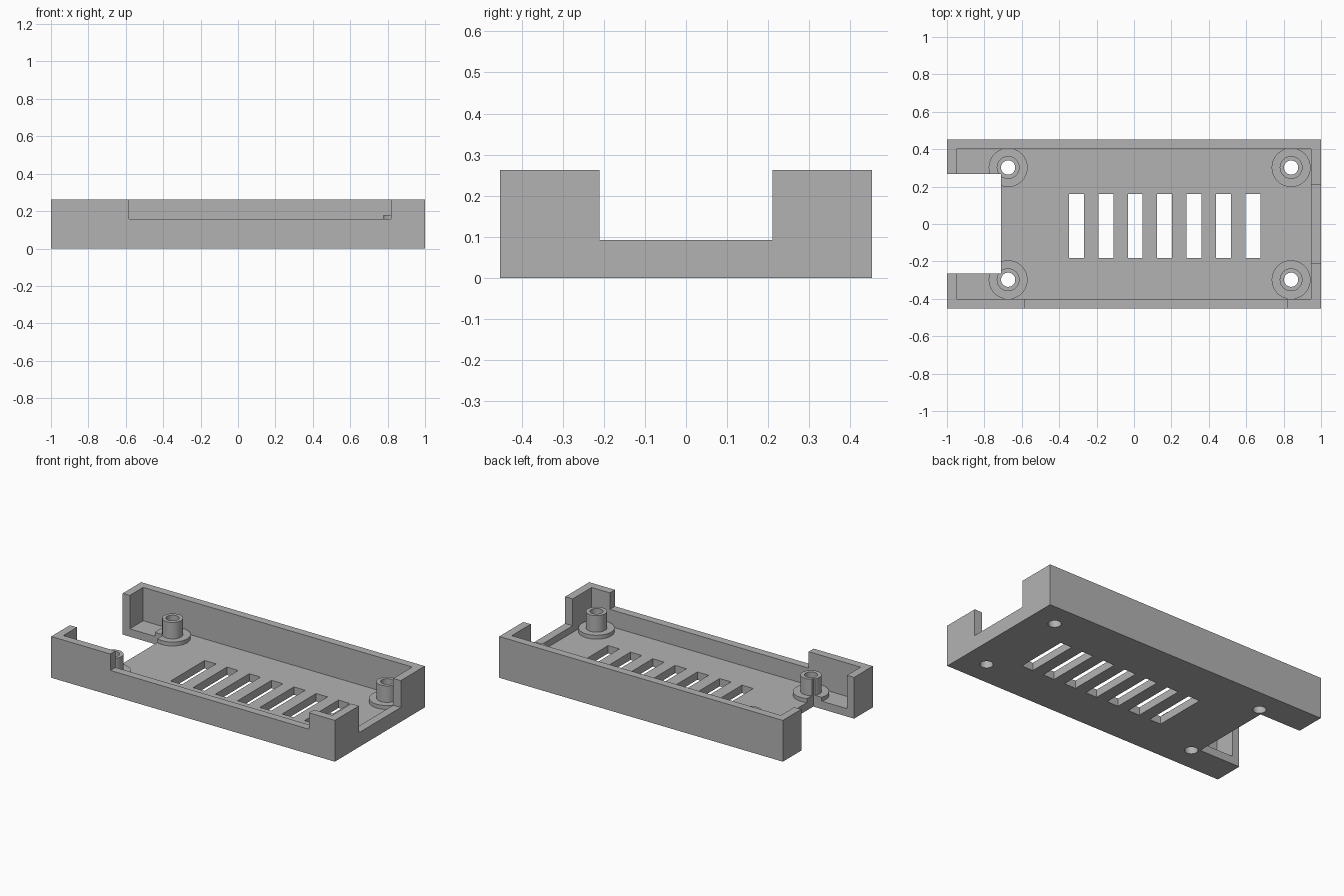
import bpy, bmesh, math

if "Cube" in bpy.data.objects:
    bpy.data.objects.remove(bpy.data.objects["Cube"], do_unlink=True)

grey = bpy.data.materials.new("plain_grey")
grey.use_nodes = True
colour = (0.45, 0.45, 0.45, 1)
grey.diffuse_color = colour
grey.node_tree.nodes["Principled BSDF"].inputs["Base Color"].default_value = colour


def make_object(name, bm):
    bmesh.ops.recalc_face_normals(bm, faces=bm.faces)
    mesh = bpy.data.meshes.new(name)
    bm.to_mesh(mesh)
    bm.free()
    mesh.materials.append(grey)
    obj = bpy.data.objects.new(name, mesh)
    bpy.context.collection.objects.link(obj)
    return obj


def box(name, x0, x1, y0, y1, z0, z1):
    bm = bmesh.new()
    bmesh.ops.create_cube(bm, size=1)
    for v in bm.verts:
        v.co = ((x0 + x1) / 2 + v.co.x * (x1 - x0),
                (y0 + y1) / 2 + v.co.y * (y1 - y0),
                (z0 + z1) / 2 + v.co.z * (z1 - z0))
    return make_object(name, bm)


def cylinder(name, x, y, radius, z0, z1):
    bm = bmesh.new()
    bmesh.ops.create_cone(bm, cap_ends=True, segments=48, radius1=radius,
                          radius2=radius, depth=z1 - z0)
    bmesh.ops.translate(bm, verts=bm.verts, vec=(x, y, (z0 + z1) / 2))
    return make_object(name, bm)


def combine(target, other, operation="DIFFERENCE"):
    bpy.context.view_layer.objects.active = target
    mod = target.modifiers.new("cut", "BOOLEAN")
    mod.operation = operation
    mod.solver = "EXACT"
    mod.object = other
    bpy.ops.object.modifier_apply(modifier=mod.name)
    bpy.data.objects.remove(other, do_unlink=True)


HALF_Y, HEIGHT, FLOOR = 0.453, 0.263, 0.05

# Open tray with a thin floor and walls
tray = box("tray", -1, 1, -HALF_Y, HALF_Y, 0, HEIGHT)
combine(tray, box("cavity", -0.95, 0.947, -0.402, 0.402, FLOOR, 1))

# Standoffs: wide foot ring and narrow post at each corner
corners = [(x, y) for x in (-0.673, 0.84) for y in (-0.298, 0.302)]
for x, y in corners:
    combine(tray, cylinder("foot", x, y, 0.104, 0.02, 0.075), "UNION")
    combine(tray, cylinder("post", x, y, 0.061, 0.03, 0.18), "UNION")
for x, y in corners:
    combine(tray, cylinder("screw_hole", x, y, 0.038, -1, 1))

# Open end, low front wall and low end wall
combine(tray, box("end_notch", -2, -0.712, -0.265, 0.267, -1, 1))
combine(tray, box("front_opening", -0.583, 0.818, -1, -0.39, 0.158, 1))
combine(tray, box("end_opening", 0.93, 2, -0.211, 0.211, 0.092, 1))

# Row of ventilation slots through the floor
for i in range(7):
    x = -0.348 + i * 0.1573
    combine(tray, box("slot", x, x + 0.08, -0.181, 0.161, -1, 0.2))

# Smooth round walls, crisp edges
bpy.ops.object.select_all(action="DESELECT")
tray.select_set(True)
bpy.context.view_layer.objects.active = tray
bpy.ops.object.shade_smooth_by_angle(angle=math.radians(30))
